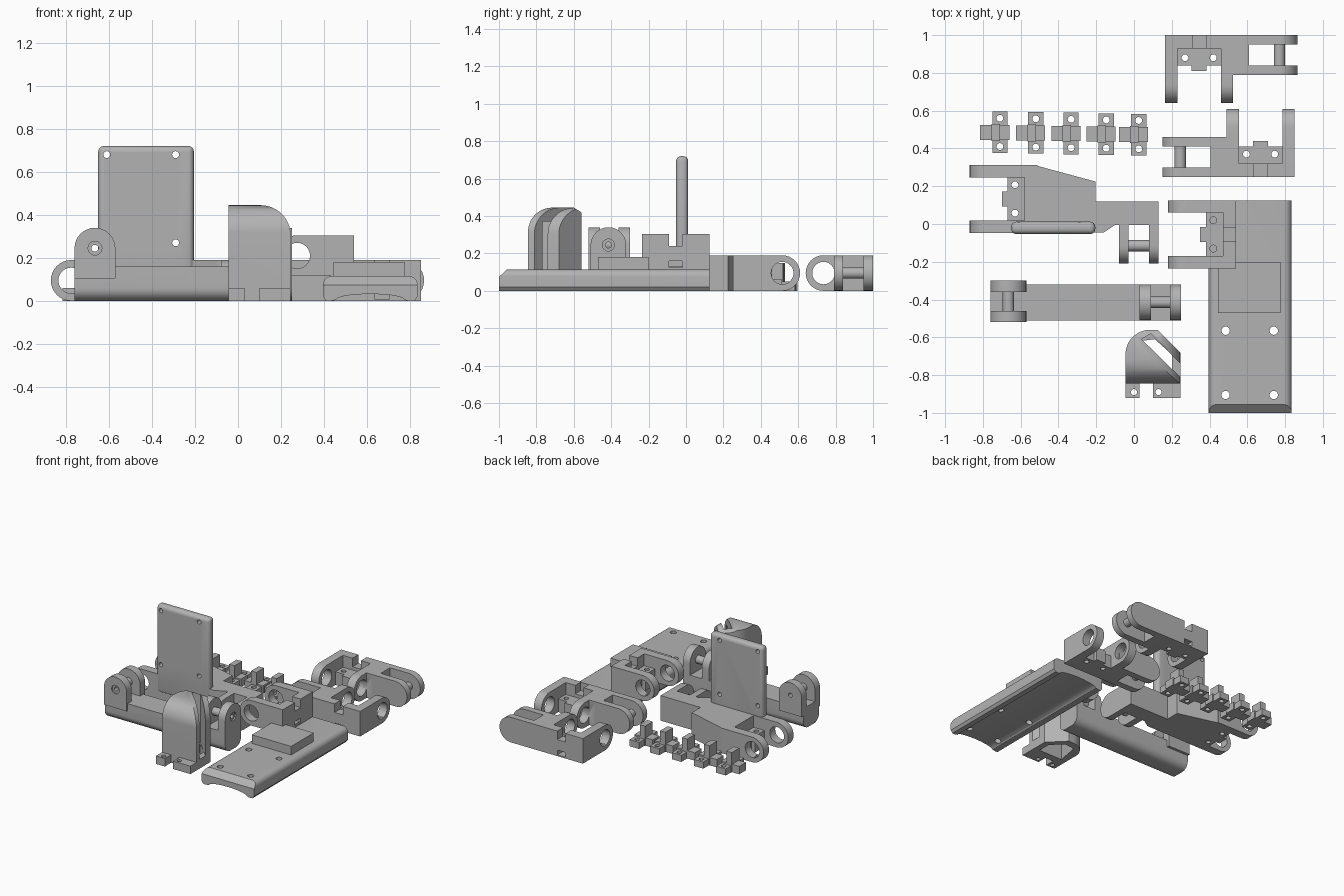
import bpy, bmesh
from math import sin, cos, pi, radians
from mathutils import Matrix

if "Cube" in bpy.data.objects:
    bpy.data.objects.remove(bpy.data.objects["Cube"], do_unlink=True)

grey = bpy.data.materials.new("light grey plastic")
grey.use_nodes = True
colour = (0.45, 0.45, 0.45, 1)
grey.diffuse_color = colour
grey.node_tree.nodes["Principled BSDF"].inputs["Base Color"].default_value = colour

R = 0.095   # hinge radius


def arc(u, v, r, start, end, steps=12):
    angles = [radians(start + (end - start) * i / steps) for i in range(steps + 1)]
    return [(u + r * cos(a), v + r * sin(a)) for a in angles]


def prism(axis, pts, a, b):
    """Extrude a closed profile along an axis from a to b."""
    place = {"x": lambda u, v, w: (w, u, v), "y": lambda u, v, w: (u, w, v),
             "z": lambda u, v, w: (u, v, w)}[axis]
    bm = bmesh.new()
    low = [bm.verts.new(place(u, v, a)) for u, v in pts]
    high = [bm.verts.new(place(u, v, b)) for u, v in pts]
    bm.faces.new(low)
    bm.faces.new(high)
    for i in range(len(pts)):
        j = (i + 1) % len(pts)
        bm.faces.new((low[i], low[j], high[j], high[i]))
    bmesh.ops.recalc_face_normals(bm, faces=bm.faces)
    mesh = bpy.data.meshes.new("part")
    bm.to_mesh(mesh)
    bm.free()
    obj = bpy.data.objects.new("part", mesh)
    bpy.context.collection.objects.link(obj)
    return obj


def box(x0, x1, y0, y1, z0, z1):
    return prism("z", [(x0, y0), (x1, y0), (x1, y1), (x0, y1)], z0, z1)


def rod(axis, u, v, r, a, b):
    return prism(axis, arc(u, v, r, 0, 345, 23), a, b)


def lug(axis, u, v, heading, length, a, b):
    """Round-ended arm; the round end points along the heading angle."""
    h = radians(heading)
    back = [(u + s * R * sin(h) - length * cos(h), v - s * R * cos(h) - length * sin(h))
            for s in (-1, 1)]
    return prism(axis, arc(u, v, R, heading - 90, heading + 90, 16) + back, a, b)


def apply(obj, kind, **settings):
    mod = obj.modifiers.new(kind, kind)
    for key, value in settings.items():
        setattr(mod, key, value)
    bpy.ops.object.select_all(action="DESELECT")
    bpy.context.view_layer.objects.active = obj
    obj.select_set(True)
    bpy.ops.object.modifier_apply(modifier=mod.name)
    return obj


def combine(obj, tools, operation="UNION"):
    for tool in tools:
        apply(obj, "BOOLEAN", object=tool, operation=operation, solver="EXACT")
        bpy.data.objects.remove(tool, do_unlink=True)
    return obj


def cut(obj, *tools):
    return combine(obj, tools, "DIFFERENCE")


def move(obj, x, y, z=0, turn=0):
    obj.data.transform(Matrix.Translation((x, y, z)) @ Matrix.Rotation(radians(turn), 4, "Z"))
    return obj


def finish(obj, name):
    obj.name = obj.data.name = name
    obj.data.materials.clear()
    obj.data.materials.append(grey)
    bpy.ops.object.select_all(action="DESELECT")
    bpy.context.view_layer.objects.active = obj
    obj.select_set(True)
    bpy.ops.object.shade_smooth_by_angle(angle=radians(35))


def knuckle():
    """Two holed arms with a screw shelf and a slotted wall behind it."""
    obj = box(-0.18, 0.18, 0.195, 0.265, 0, 0.19)
    combine(obj, [box(-0.13, 0.13, 0.105, 0.2, 0, 0.1), box(-0.04, 0.04, 0.075, 0.12, 0, 0.1)])
    combine(obj, [lug("x", 0, R, 180, 0.265, a, a + 0.065) for a in (-0.18, 0.115)])
    return cut(obj, rod("x", 0, R, 0.06, -0.3, 0.3),
               box(-0.035, 0.035, 0.18, 0.3, 0.125, 0.3),
               box(-0.035, 0.035, 0.18, 0.3, 0.01, 0.045),
               *[rod("z", x, 0.145, 0.018, -0.1, 0.3) for x in (-0.075, 0.075)])


# Finger links: knuckle on one side, pinned fork on the other
for name, x, y, turn in (("rear_finger_link", 0.345, 0.735, 0),
                         ("middle_finger_link", 0.67, 0.515, 180)):
    link = knuckle()
    combine(link, [box(0.15, 0.265, 0.055, 0.265, 0, 0.19)])
    combine(link, [lug("y", 0.425, R, 0, 0.19, a, a + 0.05) for a in (0.055, 0.215)])
    combine(link, [rod("y", 0.425, R, 0.03, 0.09, 0.23)])
    finish(move(link, x, y, 0, turn), name)

# Small T connectors
for i, x in enumerate((-0.71, -0.52, -0.333, -0.147, 0.025)):
    clip = box(-0.04, 0.04, -0.11, 0.11, 0, 0.05)
    combine(clip, [box(-0.105, 0.05, -0.04, 0.04, 0, 0.06),
                   box(-0.045, 0.0, -0.045, 0.045, 0, 0.15)])
    cut(clip, *[rod("z", 0, s * 0.075, 0.018, -0.1, 0.2) for s in (-1, 1)])
    finish(move(clip, x, 0.485 - 0.003 * i), f"connector_{i + 1}")

# Palm block with knuckle on the left and pinned fork on the right
palm = move(knuckle(), -0.775, 0.1325, 0, -90)
outline = [(-0.58, -0.045), (-0.16, -0.045), (-0.1, -0.005), (0.13, -0.005), (0.13, 0.12),
           (-0.205, 0.12), (-0.205, 0.225), (-0.52, 0.31), (-0.58, 0.31)]
combine(palm, [prism("z", outline, 0, 0.19)])
combine(palm, [lug("x", -0.115, R, 180, 0.2, a, a + 0.05) for a in (-0.08, 0.08)])
combine(palm, [rod("x", -0.115, R, 0.03, -0.05, 0.1)])
finish(palm, "palm_block")

# Upright cover plate with screw holes
plate = apply(box(-0.65, -0.205, -0.053, 0.012, 0.05, 0.72), "BEVEL", width=0.026, segments=4)
cut(plate, *[rod("y", x, z, 0.016, -0.2, 0.2) for x in (-0.61, -0.29) for z in (0.27, 0.68)])
finish(plate, "upright_plate")

# Long joint bar with rounded underside and a fork at each end
profile = (arc(-0.45, 0.06, 0.06, 180, 270, 8) + arc(-0.38, 0.06, 0.06, 270, 360, 8)
           + [(-0.32, 0.16), (-0.51, 0.16)])
bar = prism("x", profile, -0.76, 0.25)
combine(bar, [lug("y", -0.665, 0.245, 90, 0.14, a, a + 0.06) for a in (-0.52, -0.36)])
combine(bar, [lug("x", -0.415, 0.245, 90, 0.14, a, a + 0.06) for a in (0.03, 0.19)])
combine(bar, [rod("y", -0.665, 0.245, 0.03, -0.48, -0.34), rod("x", -0.415, 0.245, 0.03, 0.06, 0.22)])
cut(bar, rod("y", -0.665, 0.245, 0.016, -0.6, -0.2), rod("x", -0.415, 0.245, 0.016, 0, 0.3),
    rod("y", -0.665, 0.245, 0.032, -0.6, -0.51), rod("x", -0.415, 0.245, 0.032, 0.24, 0.3))
finish(bar, "joint_bar")

# Long mounting plate: hollowed underside, chamfered front, raised pad, knuckle
section = (arc(0.435, 0.075, 0.04, 180, 90, 6) + arc(0.795, 0.075, 0.04, 90, 0, 6)
           + [(0.835, 0.02), (0.82, 0.0), (0.79, 0.0)]
           + [(0.615 + 0.16 * cos(a * pi / 10), 0.005 + 0.027 * sin(a * pi / 10)) for a in range(11)]
           + [(0.43, 0.0), (0.41, 0.0), (0.395, 0.02)])
mount = prism("y", section, -1, 0.125)
cut(mount, prism("x", [(-1.1, 0.075), (-1, 0.075), (-0.955, 0.116), (-0.955, 0.2), (-1.1, 0.2)], 0.2, 1))
cut(mount, *[rod("z", x, y, 0.022, -0.1, 0.3) for x in (0.485, 0.74) for y in (-0.905, -0.565)])
combine(mount, [box(0.445, 0.775, -0.47, -0.2, 0.08, 0.18)])
finish(mount, "mounting_plate")
mount_knuckle = move(knuckle(), 0.275, -0.055, 0.115, -90)
combine(mount_knuckle, [box(0.4, 0.53, -0.235, 0.125, 0.05, 0.13)])
finish(mount_knuckle, "mount_knuckle")

# Fingertip shell: three crossed outlines, hollowed, with a diagonal opening
plan = [(-0.045, -0.845), (0.245, -0.845), (0.245, -0.68), (0.125, -0.56)] + arc(0.085, -0.69, 0.13, 90, 180)
side = [(-0.56, 0), (-0.56, 0.42), (-0.6, 0.445)] + arc(-0.715, 0.315, 0.13, 90, 180) + [(-0.845, 0)]
front = [(-0.045, 0), (0.245, 0)] + arc(0.105, 0.305, 0.14, 0, 90) + [(-0.045, 0.445)]
shell = prism("z", plan, 0, 0.445)
combine(shell, [prism("x", side, -0.2, 0.4), prism("y", front, -1, -0.4)], "INTERSECT")
cavity = [(0, -0.79), (0.2, -0.79), (0.2, -0.69), (0.11, -0.61), (0.03, -0.62)]
slot = [(0.04, -0.61), (0.09, -0.58), (0.27, -0.765), (0.27, -0.835)]
cut(shell, prism("z", cavity, -0.1, 0.37), prism("z", slot, 0.07, 0.6))
combine(shell, [box(-0.045, 0.03, -0.92, -0.8, 0, 0.06), box(0.1, 0.245, -0.92, -0.8, 0, 0.06)])
cut(shell, *[rod("z", x, -0.89, 0.016, -0.1, 0.2) for x in (0, 0.13)])
finish(shell, "fingertip_shell")
